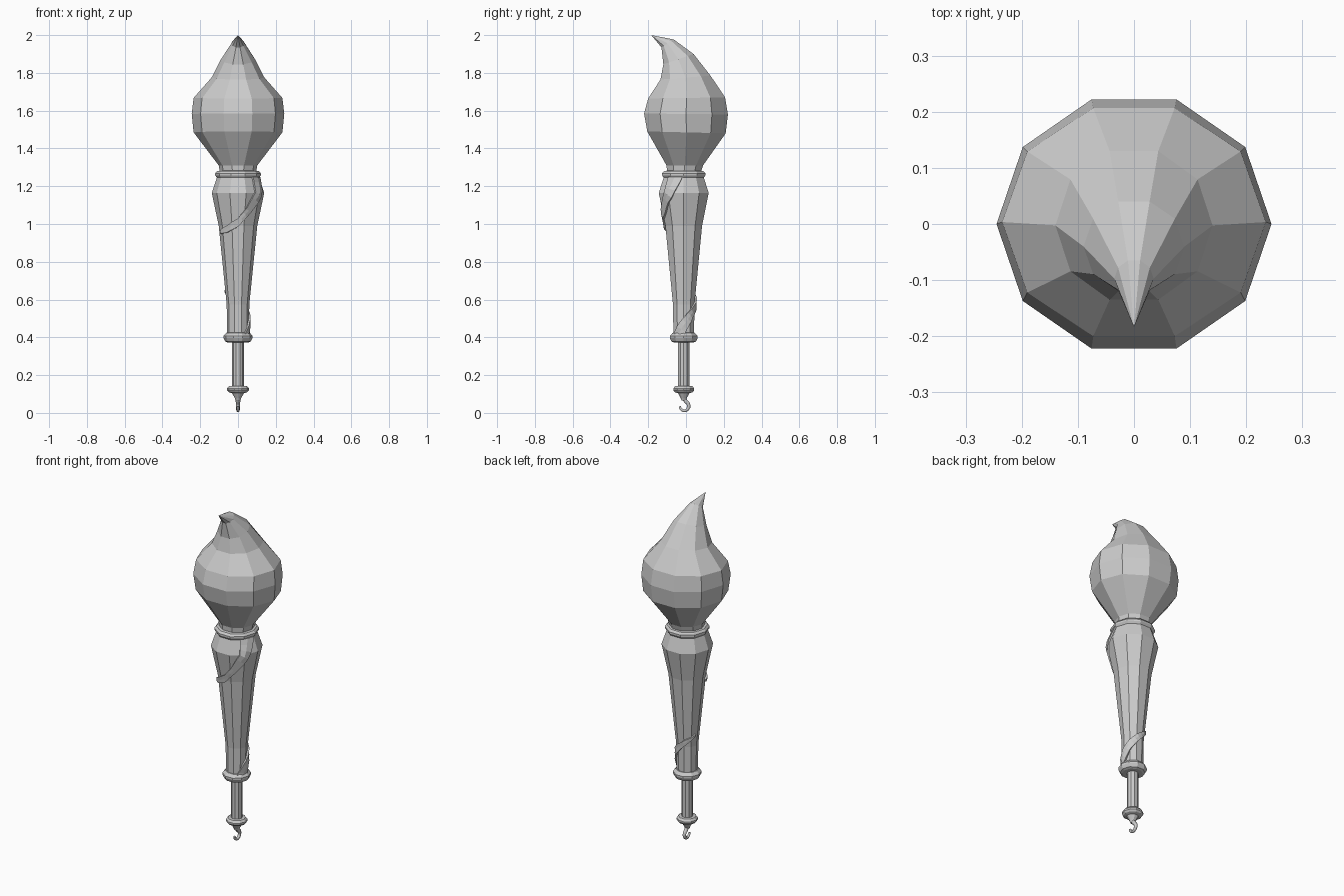
import bpy, bmesh, math

if "Cube" in bpy.data.objects:
    bpy.data.objects.remove(bpy.data.objects["Cube"])

SIDES = 10
CY = -0.012          # the handle axis sits slightly forward of the head


def finish(name, bm):
    bmesh.ops.recalc_face_normals(bm, faces=bm.faces)
    me = bpy.data.meshes.new(name)
    bm.to_mesh(me)
    bm.free()
    ob = bpy.data.objects.new(name, me)
    bpy.context.collection.objects.link(ob)
    return ob


def loft(name, rings, tip=None):
    """rings: (x radius, front y, front z, back y, back z); each ring may tilt."""
    bm = bmesh.new()
    loops = []
    for rx, yf, zf, yb, zb in rings:
        loop = []
        for i in range(SIDES):
            a = 2 * math.pi * i / SIDES
            t = 0.5 + 0.5 * math.sin(a) / math.cos(math.pi / SIDES)
            loop.append(bm.verts.new((rx * math.cos(a), yf + (yb - yf) * t,
                                      zf + (zb - zf) * t)))
        loops.append(loop)
    for lo, hi in zip(loops, loops[1:]):
        for i in range(SIDES):
            j = (i + 1) % SIDES
            bm.faces.new((lo[i], lo[j], hi[j], hi[i]))
    bm.faces.new(loops[0])
    if tip:
        t = bm.verts.new(tip)
        for i in range(SIDES):
            bm.faces.new((loops[-1][i], loops[-1][(i + 1) % SIDES], t))
    else:
        bm.faces.new(loops[-1])
    return finish(name, bm)


def turned(name, profile):
    """Ten-sided turned part from (radius, z) pairs."""
    k = math.cos(math.pi / SIDES)
    return loft(name, [(r, CY - r * k, z, CY + r * k, z) for r, z in profile])


# bulb head with a curled, forward-leaning tip
loft("bulb_head", [
    (0.095, -0.10, 1.27, 0.078, 1.27),
    (0.102, -0.103, 1.31, 0.09, 1.31),
    (0.235, -0.205, 1.49, 0.21, 1.48),
    (0.245, -0.222, 1.585, 0.222, 1.58),
    (0.235, -0.20, 1.665, 0.207, 1.67),
    (0.14, -0.135, 1.765, 0.13, 1.785),
    (0.09, -0.12, 1.845, 0.04, 1.90),
    (0.035, -0.13, 1.935, -0.065, 1.977),
], tip=(0, -0.184, 2.0))

# collar under the head
turned("collar", [(0.10, 1.24), (0.112, 1.245), (0.121, 1.258),
                  (0.121, 1.268), (0.11, 1.28), (0.095, 1.282)])

# tapered grip
SHAFT = [(0.057, 0.40), (0.06, 0.575), (0.102, 0.99), (0.139, 1.165), (0.11, 1.25)]
turned("grip", SHAFT)

# lower ring, thin rod, end disc and finial
turned("lower_ring", [(0.055, 0.373), (0.068, 0.378), (0.077, 0.396),
                      (0.077, 0.407), (0.062, 0.424), (0.055, 0.425)])
turned("rod", [(0.031, 0.13), (0.031, 0.38)])
turned("end_disc", [(0.035, 0.105), (0.05, 0.11), (0.058, 0.12),
                    (0.058, 0.13), (0.048, 0.142), (0.03, 0.143)])
turned("finial", [(0.012, 0.066), (0.018, 0.08), (0.033, 0.107)])

# end hook
cu = bpy.data.curves.new("end_hook", 'CURVE')
cu.dimensions = '3D'
cu.bevel_depth = 0.012
cu.bevel_resolution = 1
cu.use_fill_caps = True
path = [(-0.012, 0.085, 1), (-0.006, 0.07, 1)]
for i in range(10):
    a = math.radians(65 - 27 * i)
    path.append((-0.009 + 0.024 * math.cos(a), 0.036 + 0.025 * math.sin(a),
                 1 - 0.05 * i))
sp = cu.splines.new('POLY')
sp.points.add(len(path) - 1)
for p, (y, z, r) in zip(sp.points, path):
    p.co = (0, y, z, 1)
    p.radius = r
bpy.context.collection.objects.link(bpy.data.objects.new("end_hook", cu))


def surface(deg, z, lift):
    """Point on the grip surface at an angle and height."""
    r = SHAFT[-1][0]
    for (r0, z0), (r1, z1) in zip(SHAFT, SHAFT[1:]):
        if z0 <= z <= z1:
            r = r0 + (r1 - r0) * (z - z0) / (z1 - z0)
    step = 360 / SIDES
    r *= math.cos(math.pi / SIDES) / math.cos(math.radians(deg % step - step / 2))
    a = math.radians(deg)
    return ((r + lift) * math.cos(a), CY + (r + lift) * math.sin(a), z)


def ribbon(name, upper, lower, lift=0.01, sub=3):
    """Band wrapped on the grip between two (angle, z) edges."""
    def dense(edge):
        out = []
        for (a0, z0), (a1, z1) in zip(edge, edge[1:]):
            out += [(a0 + (a1 - a0) * k / sub, z0 + (z1 - z0) * k / sub)
                    for k in range(sub)]
        return out + [edge[-1]]
    bm = bmesh.new()
    rows = []
    for u, l in zip(dense(upper), dense(lower)):
        m = ((u[0] + l[0]) / 2, (u[1] + l[1]) / 2)
        sect = [surface(*u, -0.004), surface(*u, lift), surface(*m, lift),
                surface(*l, lift), surface(*l, -0.004)]
        rows.append([bm.verts.new(c) for c in sect])
    for p, q in zip(rows, rows[1:]):
        for i in range(5):
            j = (i + 1) % 5
            bm.faces.new((p[i], p[j], q[j], q[i]))
    bm.faces.new(rows[0])
    bm.faces.new(rows[-1])
    return finish(name, bm)


# wrapped ribbon ends
ribbon("upper_ribbon",
       [(-46, 1.25), (-48, 1.17), (-70, 1.08), (-90, 1.03), (-120, 0.995), (-158, 0.962)],
       [(-3, 1.25), (-28, 1.14), (-55, 1.06), (-90, 0.985), (-125, 0.955), (-155, 0.947)])
ribbon("lower_ribbon",
       [(-60, 0.41), (-20, 0.48), (20, 0.53), (70, 0.585), (120, 0.625), (165, 0.65)],
       [(0, 0.405), (15, 0.44), (45, 0.50), (90, 0.56), (130, 0.605), (165, 0.64)])
